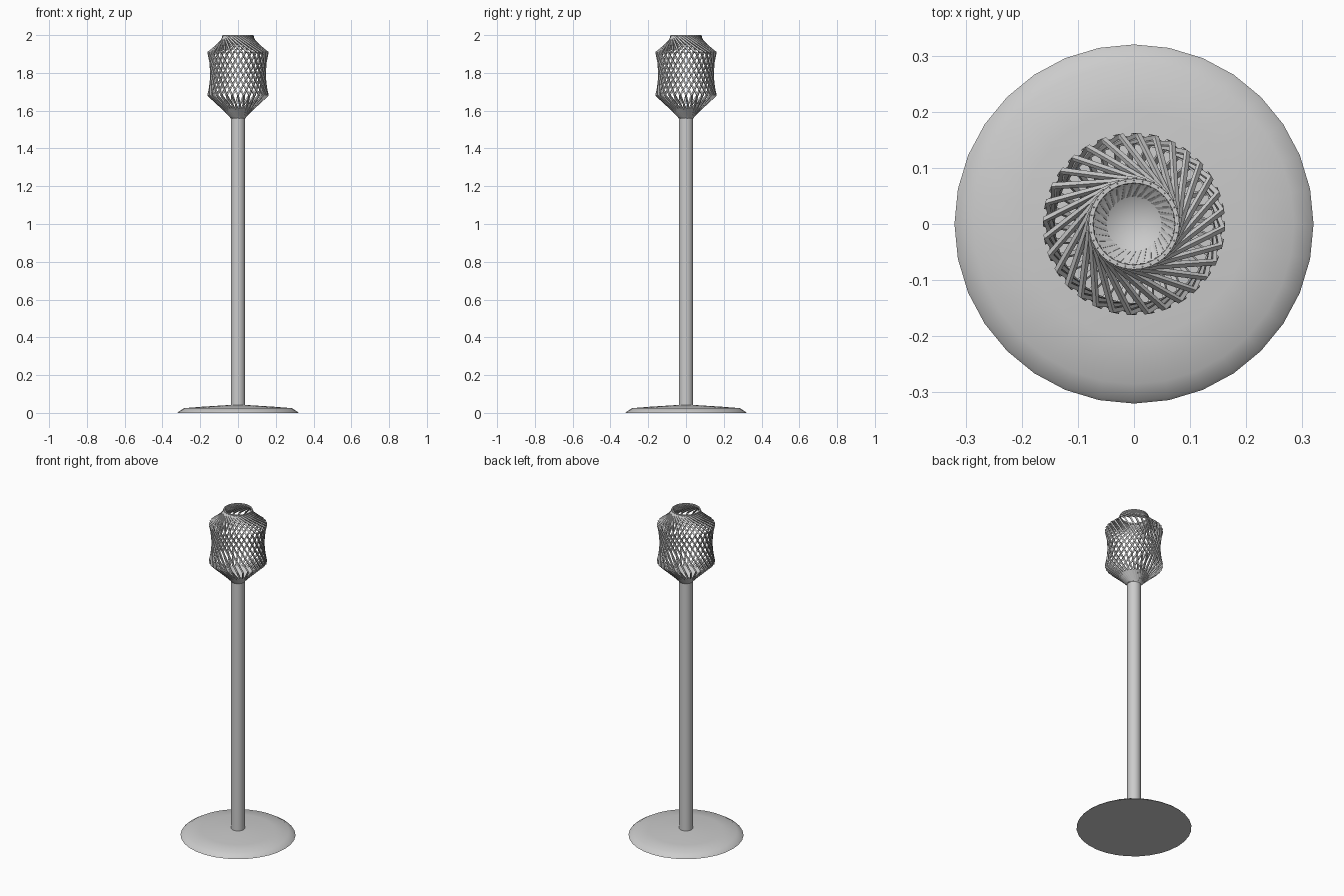
import bpy, bmesh
from math import sin, cos, pi, radians
from mathutils import Vector

if "Cube" in bpy.data.objects:
    bpy.data.objects.remove(bpy.data.objects["Cube"])

SIDES = 32


def finish(bm, name, smooth):
    bmesh.ops.recalc_face_normals(bm, faces=bm.faces)
    me = bpy.data.meshes.new(name)
    bm.to_mesh(me)
    bm.free()
    ob = bpy.data.objects.new(name, me)
    bpy.context.collection.objects.link(ob)
    if smooth:
        bpy.context.view_layer.objects.active = ob
        ob.select_set(True)
        bpy.ops.object.shade_smooth_by_angle(angle=radians(35))
        ob.select_set(False)
    return ob


def lathe(name, profile, loop=False):
    bm = bmesh.new()
    rings = []
    for r, z in profile:
        if r == 0:
            rings.append([bm.verts.new((0, 0, z))] * SIDES)
        else:
            rings.append([bm.verts.new((r * cos(2 * pi * i / SIDES), r * sin(2 * pi * i / SIDES), z))
                          for i in range(SIDES)])
    pairs = list(zip(rings, rings[1:])) + ([(rings[-1], rings[0])] if loop else [])
    for a, b in pairs:
        for i in range(SIDES):
            j = (i + 1) % SIDES
            bm.faces.new(list(dict.fromkeys((a[i], a[j], b[j], b[i]))))
    return finish(bm, name, True)


def polar(r, deg, z):
    a = radians(deg)
    return Vector((r * cos(a), r * sin(a), z))


# Weighted foot, pole and the solid cup that carries the lattice
lathe("base", [(0, 0), (0.32, 0), (0.315, 0.006), (0.285, 0.025), (0.2, 0.032), (0.04, 0.042), (0, 0.042)])
lathe("pole", [(0, 0.04), (0.038, 0.04), (0.038, 1.565), (0, 1.565)])
lathe("cup", [(0, 1.56), (0.038, 1.56), (0.085, 1.612), (0.08, 1.616), (0.05, 1.585), (0, 1.572)])
lathe("top_ring", [(0.073, 1.99), (0.081, 1.99), (0.081, 2.0), (0.073, 2.0)], loop=True)

# Lattice head: twisted rectangular slats through three tiers
SLATS, HALF_W, HALF_T = 32, 0.0045, 0.0045
knots = [(0.036, 40, 1.563), (0.158, 0, 1.682), (0.158, -48, 1.908), (0.077, -104, 1.996)]
bm = bmesh.new()
for k in range(SLATS):
    pts = [polar(r, a + 360 * k / SLATS, z) for r, a, z in knots]
    rings = []
    for i, p in enumerate(pts):
        d = (pts[min(i + 1, 3)] - pts[max(i - 1, 0)]).normalized()
        out = Vector((p.x, p.y, 0)).normalized()
        if i in (0, 3):
            out += Vector((0, 0, -1 if i == 0 else 1))
        side = d.cross(out).normalized()
        out = side.cross(d).normalized()
        rings.append([bm.verts.new(p + side * s * HALF_W + out * t * HALF_T)
                      for s, t in ((-1, -1), (1, -1), (1, 1), (-1, 1))])
    for a, b in zip(rings, rings[1:]):
        for i in range(4):
            j = (i + 1) % 4
            bm.faces.new((a[i], a[j], b[j], b[i]))
    bm.faces.new(rings[0])
    bm.faces.new(rings[-1])
finish(bm, "lattice_head", False)
